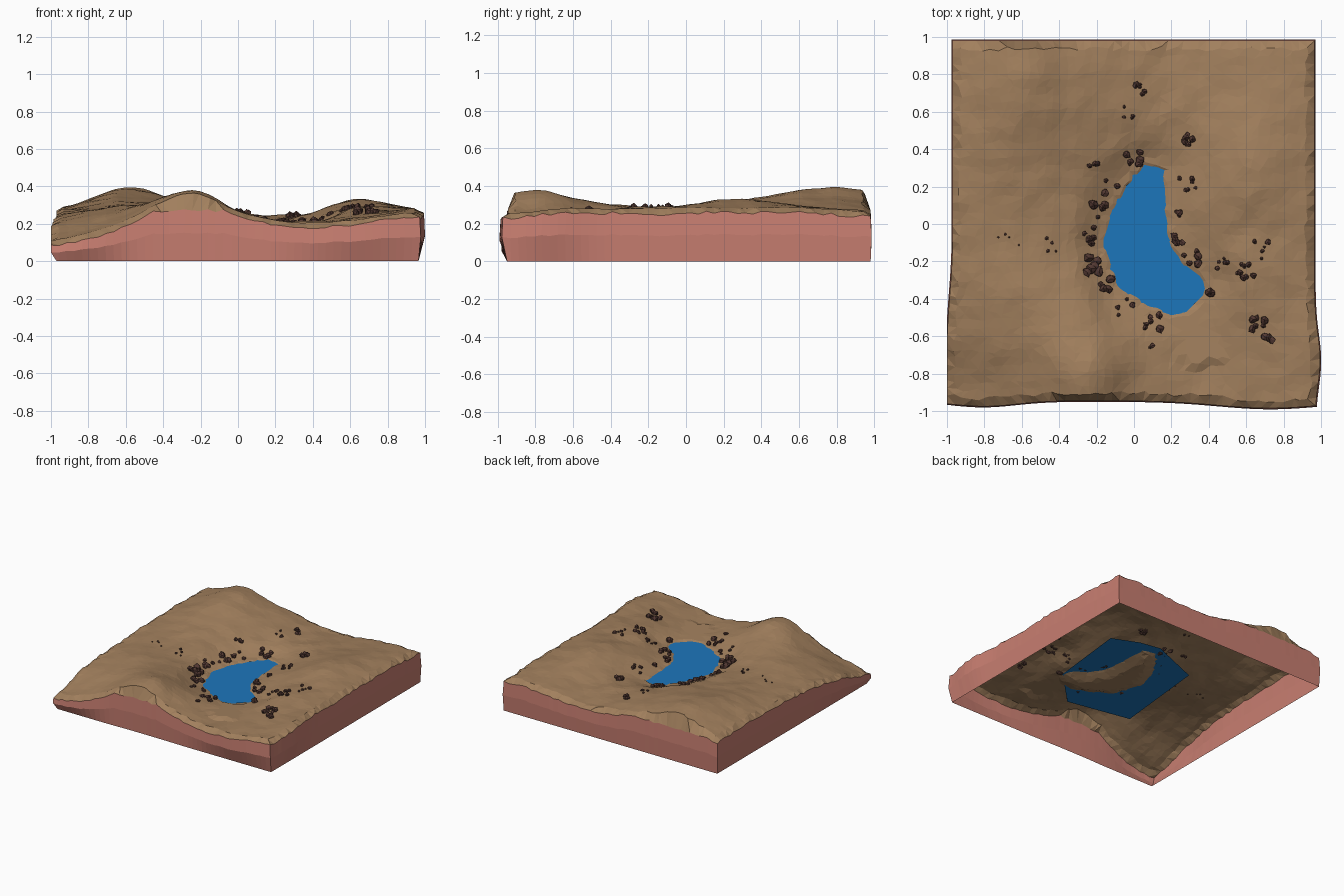
import bpy, bmesh, math, random
from mathutils import Vector, noise, geometry

if "Cube" in bpy.data.objects:
    bpy.data.objects.remove(bpy.data.objects["Cube"])

random.seed(7)
LAKE_Z = 0.195
LAKE = [Vector(p) for p in [(.06, .33), (.16, .30), (.17, .05), (.19, -.1), (.27, -.22), (.39, -.31),
        (.35, -.44), (.22, -.49), (.1, -.45), (-.08, -.34), (-.13, -.22), (-.165, -.1), (-.12, .06), (-.05, .2)]]
# coarse heights, rows from front to back, columns from left to right
H = [[.11, .20, .34, .27, .20, .23, .26],
     [.20, .27, .34, .25, .20, .24, .28],
     [.25, .29, .28, .21, .20, .28, .28],
     [.27, .29, .27, .20, .23, .30, .28],
     [.28, .33, .29, .23, .24, .33, .29],
     [.29, .37, .33, .27, .24, .29, .28],
     [.27, .35, .31, .25, .23, .26, .27]]


def material(name, col):
    m = bpy.data.materials.new(name)
    m.diffuse_color = (*col, 1)
    m.use_nodes = True
    m.node_tree.nodes["Principled BSDF"].inputs["Base Color"].default_value = m.diffuse_color
    return m


def finish(bm, name, mat):
    me = bpy.data.meshes.new(name)
    bm.to_mesh(me)
    bm.free()
    ob = bpy.data.objects.new(name, me)
    bpy.context.collection.objects.link(ob)
    me.materials.append(mat)
    return ob


def smooth(t):
    t = max(0, min(1, t))
    return t * t * (3 - 2 * t)


def cubic(p, t):
    a, b, c, d = p
    return b + .5 * t * (c - a + t * (2 * a - 5 * b + 4 * c - d + t * (3 * (b - c) + d - a)))


def coarse(x, y):
    def cell(v):
        f = max(0, min(5.999, (v + .95) / 1.9 * 6))
        return int(f), f - int(f)
    (i, s), (j, t) = cell(x), cell(y)
    idx = lambda k: max(0, min(6, k))
    return cubic([cubic([H[idx(j + b)][idx(i + a)] for a in range(-1, 3)], s) for b in range(-1, 3)], t)


def shore_distance(x, y):
    p, best, inside = Vector((x, y)), 9, False
    for a, b in zip(LAKE, LAKE[1:] + LAKE[:1]):
        q, f = geometry.intersect_point_line(p, a, b)
        f = max(0, min(1, f))
        best = min(best, (p - a.lerp(b, f)).length)
        if (a.y > y) != (b.y > y) and x < (b.x - a.x) * (y - a.y) / (b.y - a.y) + a.x:
            inside = not inside
    return -best if inside else best


def height(x, y):
    h = coarse(x, y)
    for px, py, r, a in [(-.2, -.78, .16, .045), (-.55, .85, .18, .035), (.1, .65, .08, -.012)]:
        h += a * math.exp(-((x - px) ** 2 + (y - py) ** 2) / r ** 2)
    h += .012 * noise.noise((x * 4, y * 4, 2)) + .008 * noise.noise((x * 9, y * 9, 5))
    d = shore_distance(x, y)
    if d <= 0:
        return LAKE_Z + max(-.035, .4 * d)
    w = smooth(d / .2)
    h = (LAKE_Z + .16 * d) * (1 - w) + h * w
    return max(h, LAKE_Z + .006 + .05 * d) if d < .3 and abs(y) < .75 else h


# terrain surface: jittered grid with a dropped outer rim
N = 46
us = [-1] + [-.955 + 1.91 * i / (N - 1) for i in range(N)] + [1]
M = len(us)
step = 1.91 / (N - 1)


def rim(u, v):
    left = -.97 - .03 * smooth((-v - .1) / .6)
    right = .965 + .03 * math.exp(-((v + .75) / .2) ** 2)
    front = -.945 - .04 * math.exp(-((u - .75) / .4) ** 2) - .03 * math.exp(-((u + .8) / .25) ** 2)
    back = .98
    return (left + (right - left) * (u + 1) / 2, front + (back - front) * (v + 1) / 2)


bm = bmesh.new()
grid = []
for j, v in enumerate(us):
    row = []
    for i, u in enumerate(us):
        edge = i in (0, M - 1) or j in (0, M - 1)
        x, y = rim(u, v)
        if edge:
            z = min(height(x, y) - .025, .27) + random.uniform(-.008, .008)
        else:
            x += random.uniform(-.3, .3) * step
            y += random.uniform(-.3, .3) * step
            z = height(x, y)
        row.append(bm.verts.new((x, y, z)))
    grid.append(row)
for j in range(M - 1):
    for i in range(M - 1):
        bm.faces.new((grid[j][i], grid[j][i + 1], grid[j + 1][i + 1], grid[j + 1][i]))
loop = ([(i, 0) for i in range(M - 1)] + [(M - 1, j) for j in range(M - 1)]
        + [(i, M - 1) for i in range(M - 1, 0, -1)] + [(0, j) for j in range(M - 1, 0, -1)])
edge_pts = [grid[j][i].co.copy() for i, j in loop]
bmesh.ops.triangulate(bm, faces=bm.faces[:], quad_method='SHORT_EDGE')
finish(bm, "terrain", material("soil", (.36, .215, .11)))

# cut sides: rim down to the open base, slightly bulged at mid height
bm = bmesh.new()
rings = [[], [], []]
for p in edge_pts:
    bx, by = max(-.97, min(.965, p.x)), max(-.95, min(.985, p.y))
    out = Vector((p.x, p.y, 0)) * .006
    rings[0].append(bm.verts.new(p))
    rings[1].append(bm.verts.new((max(-1, min(1, p.x + out.x)), p.y + out.y, p.z * .55)))
    rings[2].append(bm.verts.new((bx, by, 0)))
n = len(edge_pts)
for a, b in zip(rings, rings[1:]):
    for k in range(n):
        bm.faces.new((a[k], b[k], b[(k + 1) % n], a[(k + 1) % n]))
finish(bm, "side_walls", material("clay", (.58, .21, .165)))

# water sheet, hidden under the banks
bm = bmesh.new()
sheet = [(-.42, -.55), (.1, -.65), (.39, -.36), (.46, .28), (.25, .37), (.08, .4), (-.34, .23)]
bm.faces.new([bm.verts.new((x, y, LAKE_Z)) for x, y in sheet])
finish(bm, "water", material("water", (.012, .18, .5)))

# rocks: clusters of x, y, spread, count, radius
CLUSTERS = [(-.21, .33, .03, 4, .018), (0, .35, .04, 5, .024), (-.12, .2, .04, 4, .022),
            (-.19, .07, .04, 5, .022), (-.23, -.07, .05, 7, .024), (-.22, -.22, .04, 7, .026),
            (-.15, -.32, .03, 4, .022), (-.06, -.43, .06, 5, .016), (.1, -.53, .04, 6, .022),
            (.1, -.65, .02, 2, .014), (.3, .45, .03, 6, .018), (.29, .2, .05, 6, .016),
            (.24, .05, .02, 4, .018), (.23, -.09, .03, 6, .022), (.31, -.18, .05, 8, .022),
            (.41, -.36, .01, 2, .024), (.47, -.2, .04, 5, .014), (.6, -.25, .05, 8, .02),
            (.66, -.13, .06, 5, .014), (.67, -.53, .04, 9, .022), (.72, -.61, .02, 4, .022),
            (.03, .72, .03, 6, .016), (-.05, .58, .05, 4, .014), (-.42, -.1, .05, 4, .012),
            (-.65, -.08, .08, 4, .008)]
bm = bmesh.new()
for cx, cy, spread, count, r in CLUSTERS:
    for _ in range(count):
        x, y = cx + random.uniform(-1, 1) * spread, cy + random.uniform(-1, 1) * spread
        if shore_distance(x, y) < .015:
            continue
        s = r * random.uniform(.6, 1.2)
        made = bmesh.ops.create_icosphere(bm, subdivisions=1, radius=s)["verts"]
        c = Vector((x, y, height(x, y) + s * .3))
        for v in made:
            v.co = v.co * random.uniform(.75, 1.2) + c
finish(bm, "rocks", material("rock", (.085, .04, .032)))
